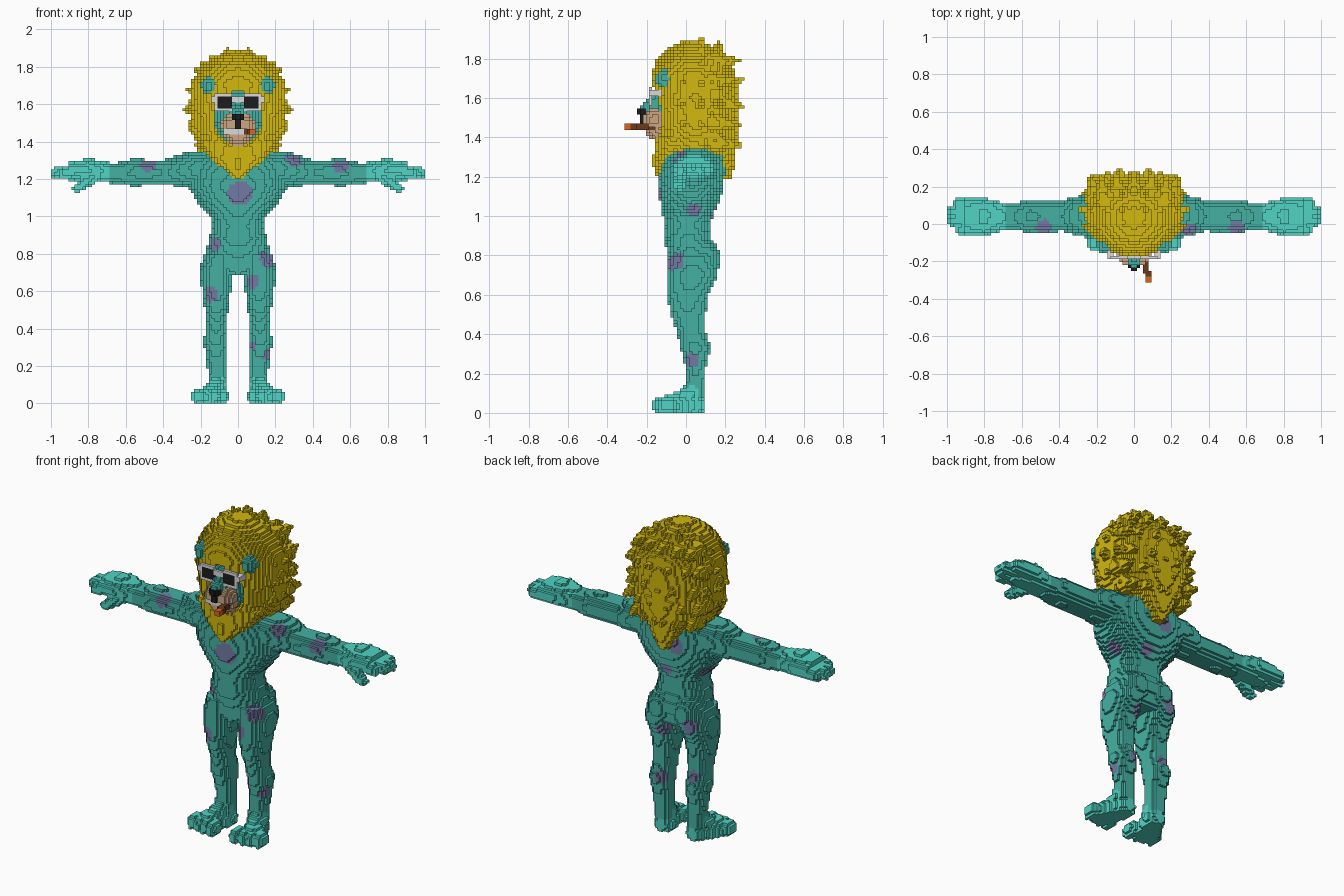
import bpy
import math
import random
from mathutils import Vector

if "Cube" in bpy.data.objects:
    bpy.data.objects.remove(bpy.data.objects["Cube"])

random.seed(4)
V = 1 / 64          # size of one block
cells = {}          # block index -> (part name, colour name)

PALETTE = {
    "teal": (69, 177, 164), "light_teal": (80, 212, 195), "purple": (114, 122, 163),
    "yellow": (210, 184, 14), "tan": (205, 166, 130), "black": (28, 28, 30),
    "white": (218, 218, 218), "brown": (108, 56, 28), "orange": (222, 100, 28),
}


def linear(c):
    c /= 255
    return c / 12.92 if c <= 0.04045 else ((c + 0.055) / 1.055) ** 2.4


def fill(part, colour, lo, hi, inside, mirror=False):
    """Set every block whose centre passes the test; colour None clears blocks of the part."""
    r = [range(math.floor(a / V) - 1, math.ceil(b / V) + 1) for a, b in zip(lo, hi)]
    for i in r[0]:
        for j in r[1]:
            for k in r[2]:
                if k >= 0 and -64 <= i < 64 and inside((i + .5) * V, (j + .5) * V, (k + .5) * V):
                    for key in ((i, j, k), (-1 - i, j, k))[:2 if mirror else 1]:
                        if colour:
                            cells[key] = (part, colour)
                        elif cells.get(key, ("",))[0] == part:
                            del cells[key]


def blob(part, colour, c, r, mirror=False):
    fill(part, colour, [a - b for a, b in zip(c, r)], [a + b for a, b in zip(c, r)],
         lambda x, y, z: ((x - c[0]) / r[0]) ** 2 + ((y - c[1]) / r[1]) ** 2 + ((z - c[2]) / r[2]) ** 2 < 1,
         mirror)


def box(part, colour, lo, hi, mirror=False):
    fill(part, colour, lo, hi,
         lambda x, y, z: all(a < b < c for a, b, c in zip(lo, (x, y, z), hi)), mirror)


def cone(part, colour, p, r0, q, r1, mirror=False):
    p, q = Vector(p), Vector(q)
    d, m = q - p, max(r0, r1)

    def inside(x, y, z):
        w = Vector((x, y, z)) - p
        t = min(1, max(0, w.dot(d) / d.length_squared))
        return (w - d * t).length < r0 + (r1 - r0) * t
    fill(part, colour, [min(a, b) - m for a, b in zip(p, q)], [max(a, b) + m for a, b in zip(p, q)],
         inside, mirror)


def loft(part, colour, axis, sections, mirror=False, power=2.0):
    """Oval sections (t, centre u, centre v, radius u, radius v) along the x or z axis."""
    ulo, uhi = min(s[1] - s[3] for s in sections), max(s[1] + s[3] for s in sections)
    vlo, vhi = min(s[2] - s[4] for s in sections), max(s[2] + s[4] for s in sections)
    t0, t1 = sections[0][0], sections[-1][0]

    def inside(x, y, z):
        t, u, v = (z, x, y) if axis == "z" else (x, y, z)
        for a, b in zip(sections, sections[1:]):
            if a[0] <= t <= b[0]:
                f = (t - a[0]) / (b[0] - a[0])
                cu, cv, ru, rv = (m + (n - m) * f for m, n in zip(a[1:], b[1:]))
                return abs((u - cu) / ru) ** power + abs((v - cv) / rv) ** power < 1
        return False
    lo, hi = ((ulo, vlo, t0), (uhi, vhi, t1)) if axis == "z" else ((t0, ulo, vlo), (t1, uhi, vhi))
    fill(part, colour, lo, hi, inside, mirror)


# Torso, neck and buttocks
loft("torso", "teal", "z", [
    (.69, 0, .03, .14, .10), (.80, 0, .035, .175, .125), (.88, 0, .01, .157, .122),
    (.95, 0, .01, .137, .117), (1.0, 0, .01, .15, .127), (1.08, 0, .02, .22, .153),
    (1.16, 0, .025, .265, .167), (1.25, 0, .035, .27, .167), (1.31, 0, .04, .24, .155),
    (1.35, 0, .04, .17, .11), (1.42, 0, .04, .09, .09)], power=2.2)
blob("torso", "teal", (.085, .09, .78), (.085, .085, .10), True)

# Legs and feet
loft("legs", "teal", "z", [
    (.08, .11, .04, .055, .055), (.15, .11, .045, .052, .052), (.22, .115, .05, .052, .05),
    (.33, .122, .048, .062, .077), (.42, .117, .025, .055, .072), (.50, .115, .01, .062, .088),
    (.60, .115, .01, .078, .105), (.70, .118, .03, .087, .13), (.80, .10, .03, .085, .12)], True, 2.2)
cone("feet", "light_teal", (.105, .045, .04), .055, (.15, -.07, .03), .07, True)
cone("feet", "light_teal", (.115, .03, .10), .05, (.14, -.06, .05), .045, True)
for n, x in enumerate((.078, .127, .176, .22)):
    blob("feet", "light_teal", (x, -.118 + .008 * n, .038), (.029, .055, .045), True)

# Arms, hands, fingers and thumbs
loft("arms", "teal", "x", [
    (.16, .04, 1.25, .13, .095), (.24, .04, 1.255, .115, .092), (.32, .045, 1.248, .10, .085),
    (.38, .045, 1.235, .082, .07), (.48, .04, 1.235, .085, .068), (.56, .04, 1.235, .082, .074),
    (.66, .04, 1.23, .072, .056), (.71, .04, 1.235, .068, .052)], True, 2.2)
loft("hands", "light_teal", "x", [
    (.69, .04, 1.235, .07, .055), (.80, .04, 1.25, .098, .06), (.90, .04, 1.245, .098, .05)], True, 2.3)
for y, tip in ((-.028, .93), (.02, .97), (.065, .972), (.108, .94)):
    cone("hands", "light_teal", (.84, y, 1.25), .033, (tip, y, 1.232), .03, True)
cone("hands", "light_teal", (.76, -.02, 1.22), .035, (.86, -.035, 1.15), .027, True)

# Mane: main mass, back mass, beard and pointed back lock
loft("mane", "yellow", "z", [
    (1.30, 0, .05, .16, .18), (1.36, 0, .05, .205, .20), (1.45, 0, .05, .245, .21),
    (1.60, 0, .05, .26, .215), (1.72, 0, .04, .25, .215), (1.80, 0, .035, .20, .18),
    (1.86, 0, .03, .12, .11), (1.89, 0, .03, .04, .04)])
blob("mane", "yellow", (0, .13, 1.57), (.24, .13, .26))
loft("mane", "yellow", "z", [
    (1.20, 0, -.13, .016, .03), (1.25, 0, -.115, .07, .05), (1.30, 0, -.09, .14, .075),
    (1.40, 0, -.06, .21, .09)])
loft("mane", "yellow", "z", [
    (1.18, 0, .205, .02, .03), (1.28, 0, .18, .09, .07), (1.40, 0, .16, .18, .10), (1.5, 0, .15, .21, .12)])

# Mane tufts: rings around the head, then rows down the back
for y, s in ((-.03, .93), (.06, 1.0), (.15, .95)):
    for a in range(78, -60, -20):
        c, n = math.cos(math.radians(a)), math.sin(math.radians(a))
        cone("mane", "yellow", (.20 * s * c, y, 1.58 + .24 * s * n), .055,
             (.292 * s * c, y + .02, 1.58 + .335 * s * n), .008, True)
for row, z in enumerate((1.78, 1.68, 1.58, 1.48, 1.38)):
    for x in ((.045, .135, .205) if row % 2 else (.01, .09, .175)):
        x += random.uniform(-.015, .015)
        back = .24 - .9 * x * x
        cone("mane", "yellow", (x, back - .06 - (.03 if row == 0 else 0), z), .055,
             (x * 1.1, back + random.uniform(.03, .055), z - .02 + .03 * (row < 2)), .01, True)

# Face opening, head and ears
fill("mane", None, (-.13, -.3, 1.36), (.13, -.05, 1.68),
     lambda x, y, z: y < -.05 and (x / .128) ** 2 + ((z - 1.52) / .15) ** 2 < 1)
blob("head", "teal", (0, -.03, 1.54), (.128, .13, .165))
blob("ears", "teal", (.155, -.105, 1.70), (.044, .05, .05), True)

# Muzzle, snout, nose and teeth
blob("muzzle", "tan", (0, -.13, 1.435), (.075, .08, .058))
blob("muzzle", "tan", (.04, -.16, 1.49), (.052, .058, .055), True)
cone("snout", "teal", (0, -.12, 1.585), .055, (0, -.195, 1.55), .036)
loft("nose", "black", "z", [
    (1.465, 0, -.21, .01, .02), (1.50, 0, -.215, .018, .026), (1.55, 0, -.222, .04, .026)])
box("teeth", "white", (-.075, -.21, 1.435), (.025, -.15, 1.47))

# Glasses: frames, bridge, side arms and dark lenses
box("glasses", "white", (.024, -.189, 1.558), (.126, -.171, 1.654), True)
box("glasses", "white", (0, -.189, 1.61), (.03, -.171, 1.64), True)
box("glasses", "white", (.108, -.18, 1.605), (.142, -.07, 1.64), True)
box("lenses", "black", (.038, -.189, 1.575), (.11, -.171, 1.637), True)

# Cigar with glowing tip
cone("cigar", "brown", (.045, -.16, 1.453), .019, (.075, -.27, 1.453), .019)
box("cigar_tip", "orange", (.058, -.306, 1.436), (.096, -.28, 1.47))

# Purple spots recolour body blocks near these points (x, y, z, radius)
SPOTS = [
    (.01, -.14, 1.12, .068), (-.48, -.02, 1.28, .045), (.30, -.04, 1.31, .045), (.55, -.02, 1.27, .045),
    (-.13, -.06, .85, .04), (.15, -.05, .77, .05), (.07, -.09, .65, .045), (-.15, -.08, .58, .045),
    (.065, -.01, .30, .035), (.15, .03, .27, .04), (.17, .04, 1.03, .04), (-.17, .05, 1.03, .045),
    (-.06, .18, 1.2, .05), (.03, .14, 1.03, .04), (.07, .11, .64, .045), (-.13, .15, .72, .045),
    (.09, .11, .34, .04), (-.12, .11, .40, .04)]
for key, (part, colour) in cells.items():
    if part in ("torso", "arms", "legs"):
        p = Vector([(a + .5) * V for a in key])
        if any((p - Vector(s[:3])).length < s[3] for s in SPOTS):
            cells[key] = (part, "purple")

# Turn the visible block sides of each part into a mesh
materials = {}
for name, rgb in PALETTE.items():
    materials[name] = bpy.data.materials.new(name)
    materials[name].diffuse_color = (*[linear(c) for c in rgb], 1)

SIDES = []
for axis in range(3):
    for sign in (0, 1):
        quad = []
        for u, v in ((0, 0), (1, 0), (1, 1), (0, 1)):
            corner = [0, 0, 0]
            corner[axis], corner[(axis + 1) % 3], corner[(axis + 2) % 3] = sign, u, v
            quad.append(tuple(corner))
        step = [0, 0, 0]
        step[axis] = 2 * sign - 1
        SIDES.append((step, quad if sign else quad[::-1]))

for part in dict.fromkeys(p for p, _ in cells.values()):
    index, faces, colours, used = {}, [], [], []
    for key, (owner, colour) in cells.items():
        if owner != part:
            continue
        for step, quad in SIDES:
            if tuple(a + b for a, b in zip(key, step)) in cells:
                continue
            faces.append([index.setdefault(tuple(a + b for a, b in zip(key, c)), len(index)) for c in quad])
            if colour not in used:
                used.append(colour)
            colours.append(used.index(colour))
    mesh = bpy.data.meshes.new(part)
    mesh.from_pydata([[a * V for a in c] for c in index], [], faces)
    for colour in used:
        mesh.materials.append(materials[colour])
    mesh.polygons.foreach_set("material_index", colours)
    mesh.update()
    bpy.context.collection.objects.link(bpy.data.objects.new(part, mesh))

for m in bpy.data.materials:
    if m.users and not m.is_grease_pencil:
        m.use_nodes = True
        m.node_tree.nodes["Principled BSDF"].inputs["Base Color"].default_value = m.diffuse_color
